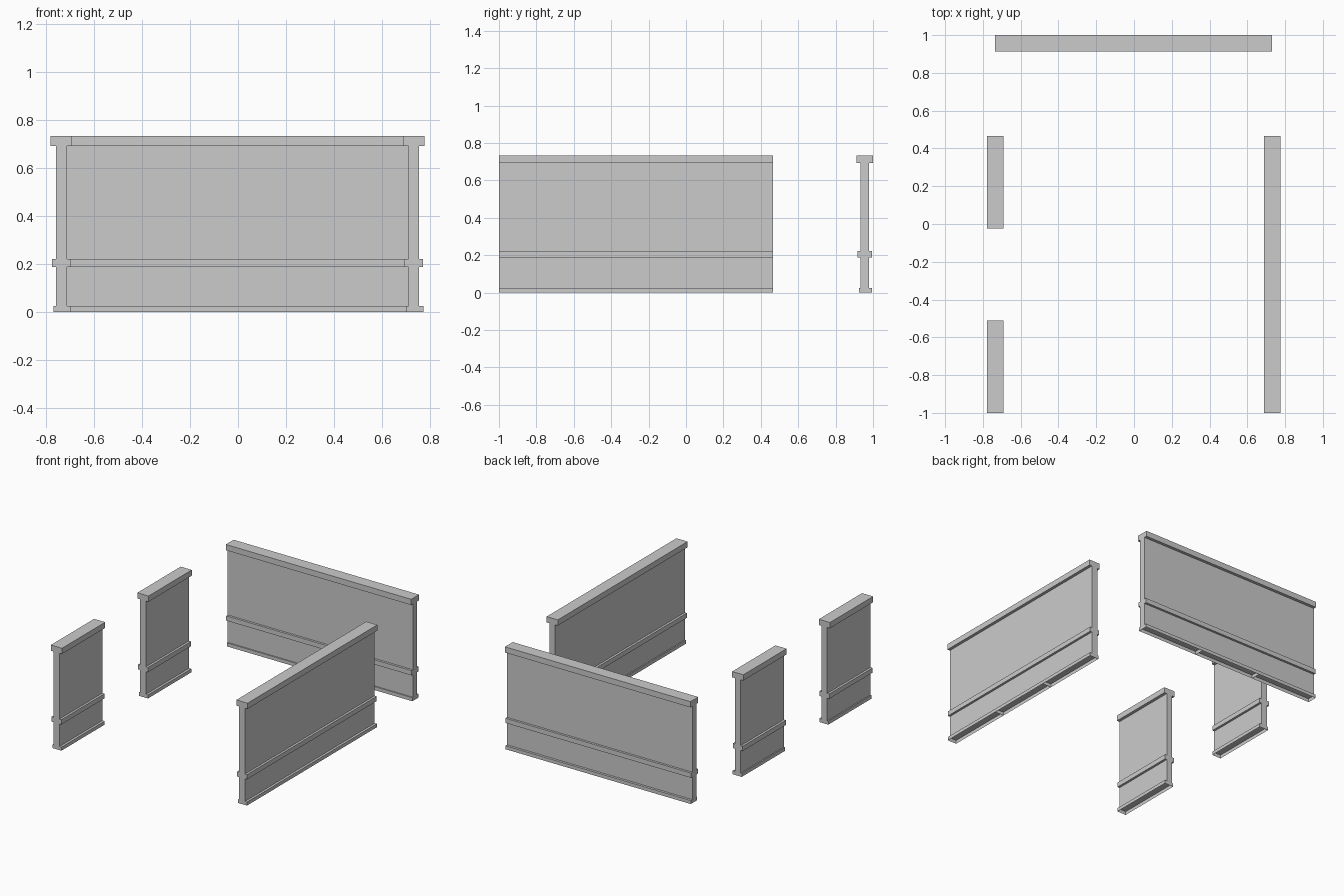
import bpy, bmesh
from mathutils import Matrix

if "Cube" in bpy.data.objects:
    bpy.data.objects.remove(bpy.data.objects["Cube"])

MODULE = 1.466 / 3  # length of one wall panel

# part: half thickness, sideways offset, bottom z, top z
PARTS = {
    "panel": (0.0228, 0.0, 0.025, 0.70),
    "top_cap": (0.044, 0.0, 0.692, 0.733),
    "middle_rail": (0.039, 0.0, 0.187, 0.221),
    "baseboard": (0.0357, 0.004, 0.0, 0.025),
}


def wall(name, count, matrix):
    """Wall of `count` panels, running along local +y from the origin."""
    length = count * MODULE
    for part, (half, shift, z0, z1) in PARTS.items():
        bm = bmesh.new()
        bmesh.ops.create_cube(bm, size=1)
        bmesh.ops.scale(bm, vec=(2 * half, length, z1 - z0), verts=bm.verts)
        bmesh.ops.translate(bm, vec=(shift, length / 2, (z0 + z1) / 2), verts=bm.verts)
        if part == "baseboard":
            # hollow underside with a divider at every panel joint
            bottom = [f for f in bm.faces if f.normal.z < -0.5]
            bmesh.ops.delete(bm, geom=bottom, context='FACES_ONLY')
            for i in range(1, count):
                corners = [(shift - half, z0), (shift + half, z0),
                           (shift + half, z1), (shift - half, z1)]
                bm.faces.new([bm.verts.new((x, i * MODULE, z)) for x, z in corners])
        bm.transform(matrix)
        mesh = bpy.data.meshes.new(f"{name}_{part}")
        bm.to_mesh(mesh)
        bm.free()
        bpy.context.collection.objects.link(bpy.data.objects.new(mesh.name, mesh))


# left side: two short walls with a doorway between
wall("left_front_wall", 1, Matrix.Translation((-0.7355, -1, 0)))
wall("left_back_wall", 1, Matrix.Translation((-0.7355, -1 + 2 * MODULE, 0)))
# right side and back: full-length walls
wall("right_wall", 3, Matrix.Translation((0.7315, -1, 0)))
wall("back_wall", 3, Matrix.Translation((0.731, 0.956, 0)) @ Matrix.Rotation(1.5707963, 4, 'Z'))
